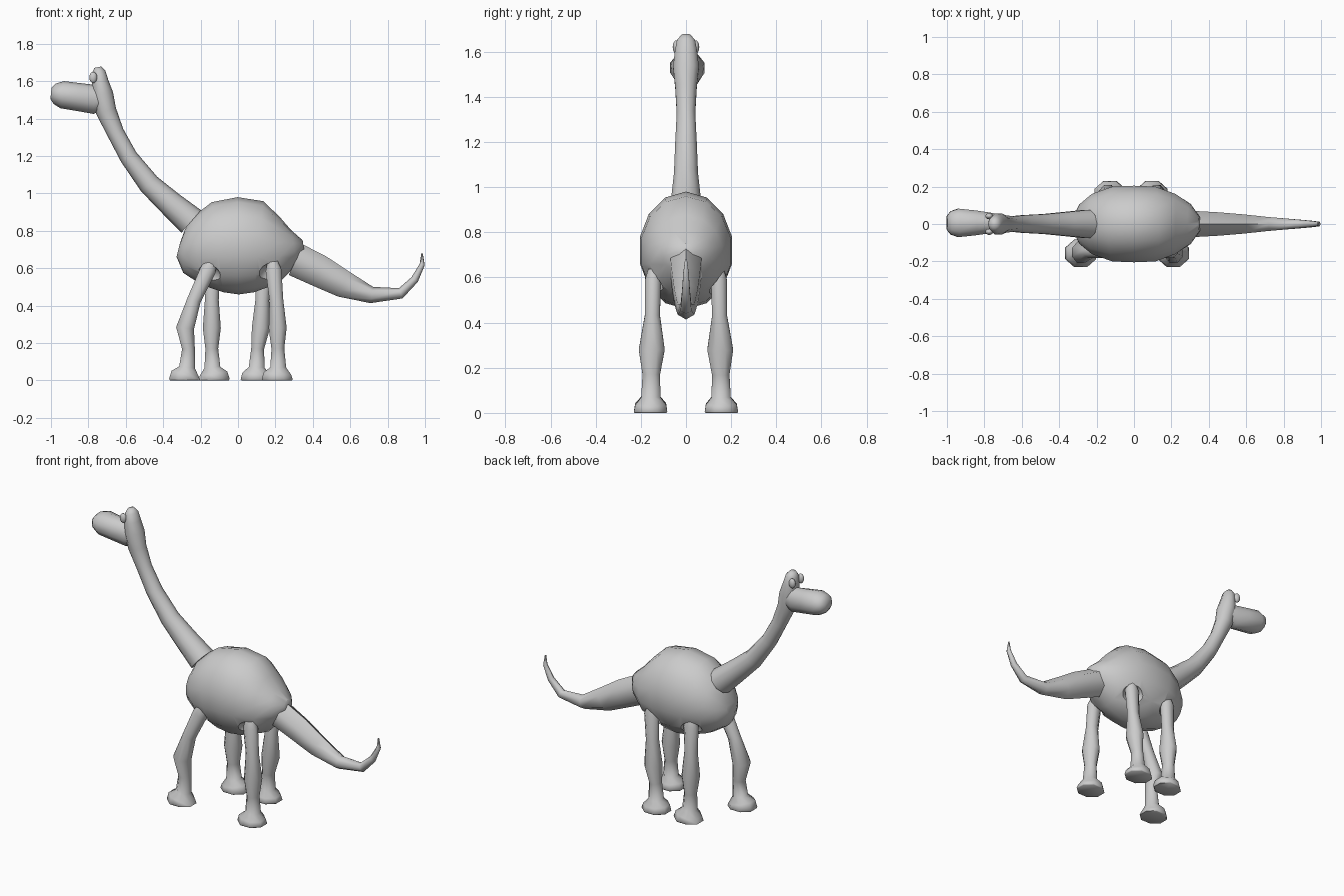
import bpy, math
from mathutils import Vector

cube = bpy.data.objects.get("Cube")
if cube:
    bpy.data.objects.remove(cube, do_unlink=True)

grey = bpy.data.materials.new("plain grey")
grey.use_nodes = True
grey.diffuse_color = (0.6, 0.6, 0.6, 1)
grey.node_tree.nodes["Principled BSDF"].inputs["Base Color"].default_value = (0.6, 0.6, 0.6, 1)


def finish(obj, angle=60):
    obj.data.materials.clear()
    obj.data.materials.append(grey)
    bpy.ops.object.select_all(action="DESELECT")
    obj.select_set(True)
    bpy.context.view_layer.objects.active = obj
    bpy.ops.object.shade_smooth_by_angle(angle=math.radians(angle))


def loft(name, rings, sides=8, turn=0.0):
    """Capped tube through rings of (x, y, z, radius in side plane, radius across)."""
    centres = [Vector(r[:3]) for r in rings]
    verts, faces, last = [], [], len(rings) - 1
    for i, (c, r) in enumerate(zip(centres, rings)):
        tangent = (centres[min(i + 1, last)] - centres[max(i - 1, 0)]).normalized()
        across = Vector((0, 1, 0))
        up = tangent.cross(across).normalized()
        for k in range(sides):
            a = turn + math.tau * k / sides
            verts.append(c + up * math.cos(a) * r[3] + across * math.sin(a) * r[4])
    for i in range(last):
        for k in range(sides):
            n = (k + 1) % sides
            faces.append((i * sides + k, i * sides + n, (i + 1) * sides + n, (i + 1) * sides + k))
    faces.append(tuple(reversed(range(sides))))
    faces.append(tuple(range(last * sides, (last + 1) * sides)))
    mesh = bpy.data.meshes.new(name)
    mesh.from_pydata(verts, [], faces)
    obj = bpy.data.objects.new(name, mesh)
    bpy.context.collection.objects.link(obj)
    # outward normals
    bpy.context.view_layer.objects.active = obj
    obj.select_set(True)
    bpy.ops.object.mode_set(mode="EDIT")
    bpy.ops.mesh.select_all(action="SELECT")
    bpy.ops.mesh.normals_make_consistent(inside=False)
    bpy.ops.object.mode_set(mode="OBJECT")
    finish(obj)
    return obj


def ball(name, centre, size, segments=12, rings=8):
    bpy.ops.mesh.primitive_uv_sphere_add(segments=segments, ring_count=rings, location=centre)
    obj = bpy.context.object
    obj.name = name
    obj.scale = size
    finish(obj)
    return obj


# Egg-shaped body: x, bottom, top, half width
body_profile = [(-0.32, 0.66, 0.73, 0.05), (-0.29, 0.575, 0.80, 0.11), (-0.22, 0.51, 0.875, 0.165),
                (-0.11, 0.47, 0.955, 0.205), (0, 0.46, 0.98, 0.21), (0.11, 0.47, 0.96, 0.205),
                (0.22, 0.52, 0.875, 0.165), (0.30, 0.62, 0.805, 0.11), (0.35, 0.69, 0.75, 0.04)]
body = loft("body", [(x, 0, (b + t) / 2, (t - b) / 2, w) for x, b, t, w in body_profile], 14)

# Hollow hip sockets
for x, y, z in [(-0.165, -0.165, 0.55), (0.185, -0.165, 0.56), (-0.15, 0.165, 0.55), (0.14, 0.165, 0.55)]:
    cutter = ball("socket_cutter", (x, y, z), (0.075, 0.065, 0.07))
    cutter.hide_render = True
    cut = body.modifiers.new("socket", "BOOLEAN")
    cut.object, cut.operation, cut.solver = cutter, "DIFFERENCE", "EXACT"
    bpy.context.view_layer.objects.active = body
    bpy.ops.object.modifier_apply(modifier=cut.name)
    bpy.data.objects.remove(cutter, do_unlink=True)
finish(body, 40)

# Neck rising into the skull
neck = [(-0.25, 0.85, 0.08, 0.08), (-0.36, 0.945, 0.068, 0.068), (-0.475, 1.05, 0.058, 0.056),
        (-0.585, 1.195, 0.048, 0.05), (-0.655, 1.325, 0.046, 0.043), (-0.705, 1.44, 0.055, 0.05),
        (-0.725, 1.53, 0.058, 0.06), (-0.737, 1.60, 0.044, 0.052), (-0.745, 1.65, 0.036, 0.042),
        (-0.75, 1.675, 0.018, 0.02)]
loft("neck", [(x, 0, z, a, b) for x, z, a, b in neck], 10)

# Blunt muzzle
muzzle = [(-0.69, 1.51, 0.05, 0.04), (-0.77, 1.503, 0.078, 0.058), (-0.85, 1.515, 0.075, 0.07),
          (-0.94, 1.528, 0.073, 0.08), (-0.98, 1.533, 0.055, 0.065), (-1.0, 1.535, 0.03, 0.04)]
loft("muzzle", [(x, 0.006, z, a, b) for x, z, a, b in muzzle], 10)

for side, y in (("left", 0.042), ("right", -0.042)):
    ball(side + "_eye", (-0.774, y, 1.62), (0.021, 0.017, 0.03))

# Curled tail
tail = [(0.31, 0.645, 0.09, 0.08), (0.435, 0.585, 0.086, 0.072), (0.565, 0.515, 0.073, 0.06),
        (0.715, 0.457, 0.044, 0.043), (0.87, 0.466, 0.029, 0.028), (0.945, 0.54, 0.021, 0.02),
        (0.985, 0.62, 0.014, 0.014), (0.984, 0.68, 0.004, 0.005)]
loft("tail", [(x, 0, z, a, b) for x, z, a, b in tail], 6)

# Legs: shared heights and thicknesses, own x path from hip to sole
stations = [(0.635, 0.03, 0.025), (0.59, 0.046, 0.038), (0.43, 0.04, 0.036), (0.28, 0.052, 0.062),
            (0.17, 0.037, 0.042), (0.07, 0.046, 0.046), (0.037, 0.08, 0.074), (0.005, 0.09, 0.08),
            (0, 0.085, 0.075)]
paths = {
    "front_right_leg": (-1, (-0.14, -0.16, -0.235, -0.283, -0.265, -0.272, -0.283, -0.285, -0.285)),
    "rear_right_leg": (-1, (0.185, 0.19, 0.205, 0.212, 0.213, 0.215, 0.21, 0.21, 0.21)),
    "front_left_leg": (1, (-0.135, -0.138, -0.14, -0.14, -0.14, -0.137, -0.13, -0.128, -0.128)),
    "rear_left_leg": (1, (0.14, 0.138, 0.13, 0.122, 0.105, 0.1, 0.097, 0.097, 0.097)),
}
for name, (side, path) in paths.items():
    loft(name, [(x, side * (0.145 + 0.012 * (0.63 - z) / 0.63), z, a, b)
                for x, (z, a, b) in zip(path, stations)], 8, math.pi / 8)
